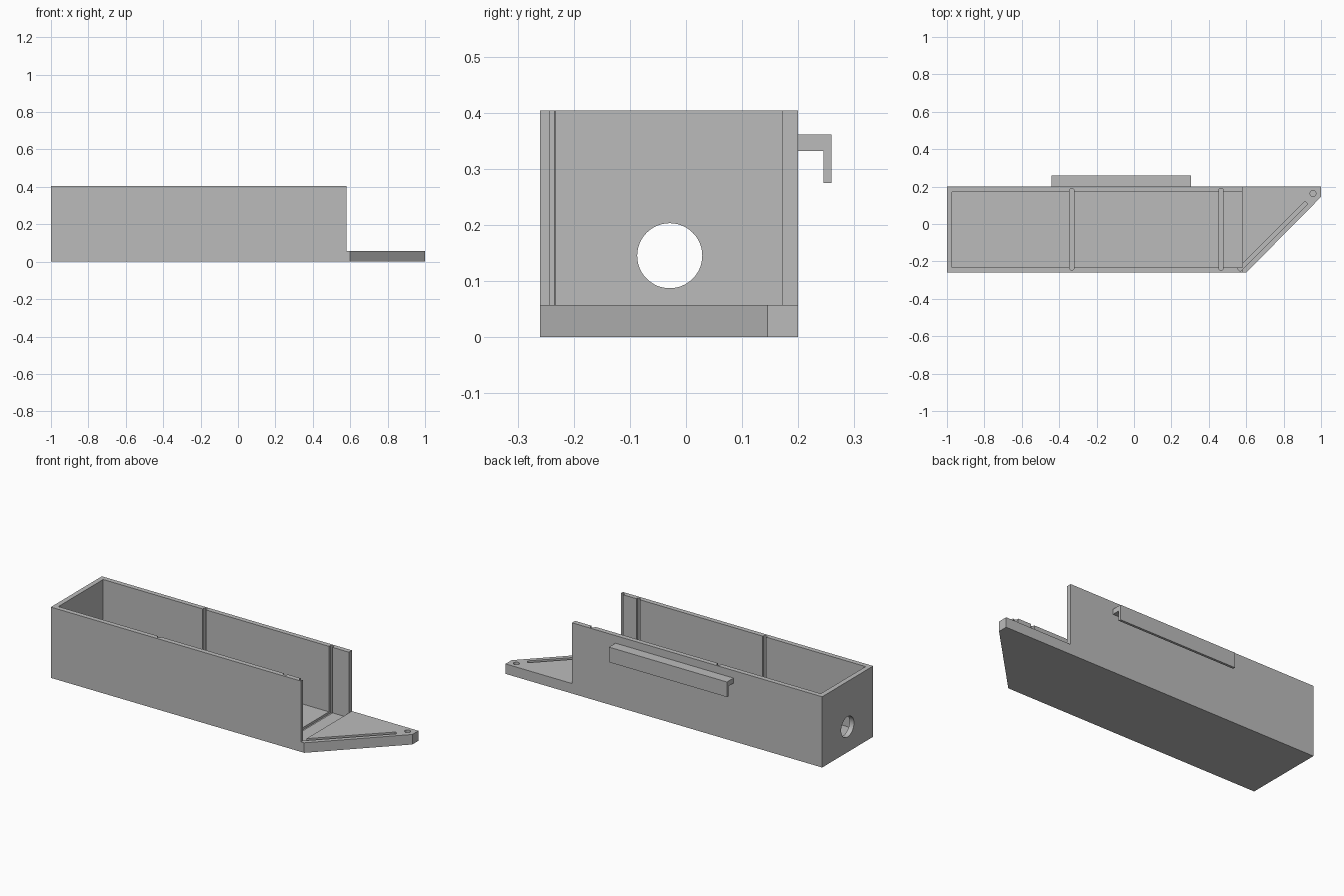
import bpy, bmesh, math
from mathutils import Matrix

cube = bpy.data.objects.get("Cube")
if cube:
    bpy.data.objects.remove(cube, do_unlink=True)

grey = bpy.data.materials.new("plain grey")
grey.use_nodes = True
grey.diffuse_color = (0.5, 0.5, 0.5, 1)
grey.node_tree.nodes["Principled BSDF"].inputs["Base Color"].default_value = (0.5, 0.5, 0.5, 1)


def prism(name, outline, low, high, matrix=Matrix()):
    """Extrude an outline from low to high along local z."""
    bm = bmesh.new()
    face = bm.faces.new([bm.verts.new((x, y, low)) for x, y in outline])
    top = bmesh.ops.extrude_face_region(bm, geom=[face])["geom"]
    verts = [v for v in top if isinstance(v, bmesh.types.BMVert)]
    bmesh.ops.translate(bm, verts=verts, vec=(0, 0, high - low))
    bmesh.ops.transform(bm, matrix=matrix, verts=bm.verts)
    bmesh.ops.recalc_face_normals(bm, faces=bm.faces)
    mesh = bpy.data.meshes.new(name)
    bm.to_mesh(mesh)
    bm.free()
    mesh.materials.append(grey)
    obj = bpy.data.objects.new(name, mesh)
    bpy.context.collection.objects.link(obj)
    return obj


def rect(x0, x1, y0, y1):
    return [(x0, y0), (x1, y0), (x1, y1), (x0, y1)]


def circle(x, y, r, sides):
    steps = [2 * math.pi * i / sides for i in range(sides)]
    return [(x + r * math.cos(a), y + r * math.sin(a)) for a in steps]


def slot(length, width):
    """Rectangle with slightly chamfered corners, centred on the origin."""
    a, b, c = length / 2, width / 2, width / 4
    return [(-a + c, -b), (a - c, -b), (a, -b + c), (a, b - c),
            (a - c, b), (-a + c, b), (-a, b - c), (-a, -b + c)]


def cut(target, cutter):
    cutter.hide_render = True
    mod = target.modifiers.new("cut", "BOOLEAN")
    mod.operation = "DIFFERENCE"
    mod.solver = "EXACT"
    mod.object = cutter
    bpy.context.view_layer.objects.active = target
    bpy.ops.object.modifier_apply(modifier=mod.name)
    bpy.data.objects.remove(cutter, do_unlink=True)


FRONT, BACK, END, WALL = -0.26, 0.2, 0.58, 0.028
HEIGHT, DECK, FLOOR = 0.404, 0.057, 0.03

# Open tray with its pointed deck
tray = prism("tray", [(-1, FRONT), (0.6, FRONT), (1, 0.145), (1, BACK), (-1, BACK)], 0, HEIGHT)
cut(tray, prism("deck_cutter", rect(END, 1.1, -0.4, 0.4), DECK, 0.6))
cut(tray, prism("pocket_cutter", rect(-1 + WALL, END, FRONT + WALL, BACK - WALL), FLOOR, 0.6))

# Divider grooves across the walls and floor
for x in (-0.333, 0.465):
    place = Matrix.Translation((x, -0.028, 0)) @ Matrix.Rotation(math.pi / 2, 4, "Z")
    cut(tray, prism("divider_cutter", slot(0.436, 0.022), 0.017, 0.6, place))

# Diagonal groove on the deck, running up the front wall end
place = Matrix.Translation((0.741, -0.066, 0)) @ Matrix.Rotation(math.pi / 4, 4, "Z")
cut(tray, prism("diagonal_cutter", slot(0.51, 0.022), 0.043, 0.6, place))

# Blind pin hole at the tip
cut(tray, prism("pin_cutter", circle(0.957, 0.163, 0.016, 24), 0.02, 0.6))

# Round opening through the end wall
turn = Matrix(((0, 0, 1, 0), (1, 0, 0, 0), (0, 1, 0, 0), (0, 0, 0, 1)))
cut(tray, prism("opening_cutter", circle(-0.029, 0.145, 0.058, 48), -1.1, -0.9, turn))

# Hooked rail on the back wall
hook = [(BACK, 0.332), (0.245, 0.332), (0.245, 0.275), (0.259, 0.275), (0.259, 0.361), (BACK, 0.361)]
prism("hook_rail", hook, -0.44, 0.305, turn)
